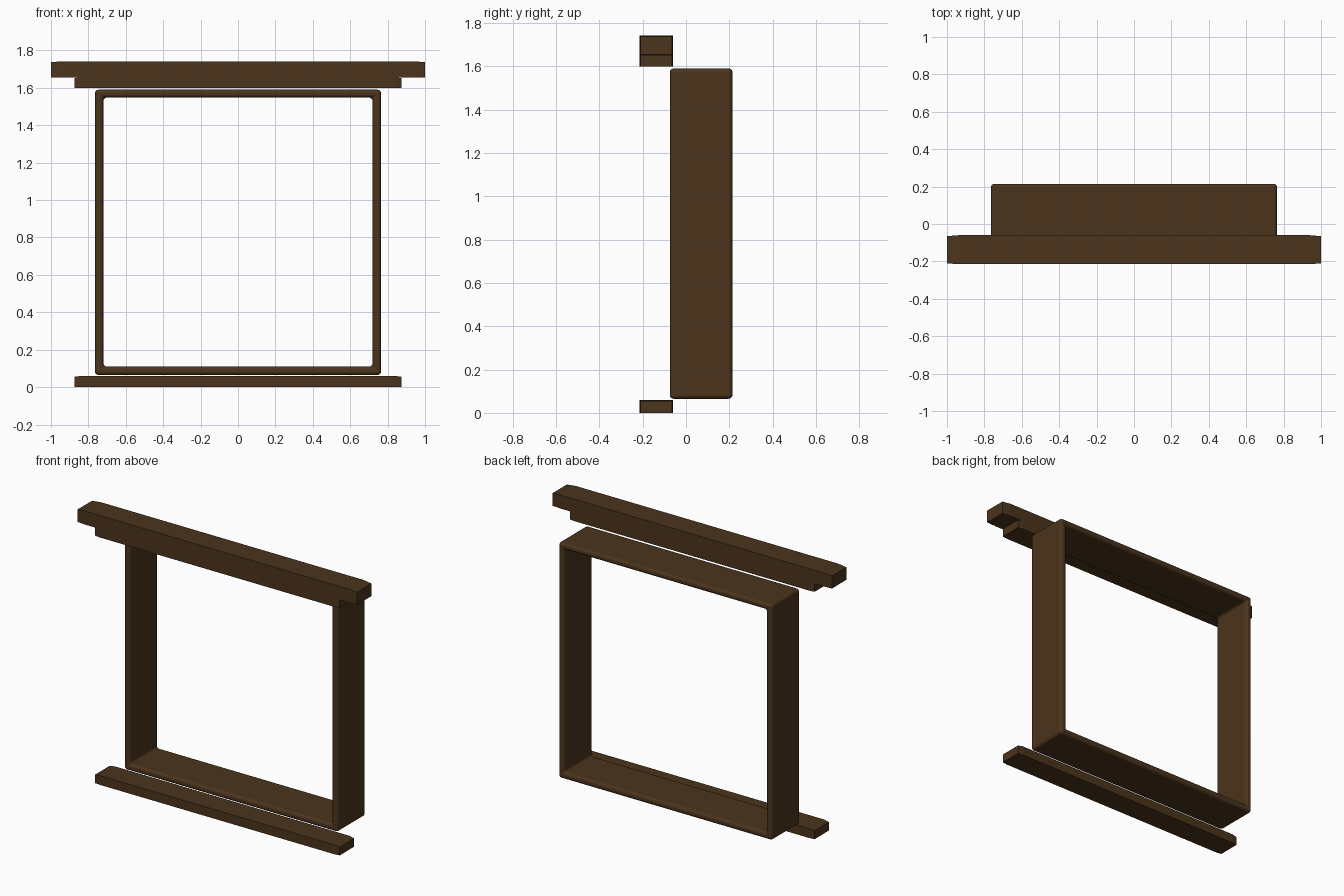
import bpy, bmesh

if "Cube" in bpy.data.objects:
    bpy.data.objects.remove(bpy.data.objects["Cube"])

wood = bpy.data.materials.new("dark_wood")
wood.diffuse_color = (0.07, 0.034, 0.012, 1)
wood.use_nodes = True
wood.node_tree.nodes["Principled BSDF"].inputs["Base Color"].default_value = wood.diffuse_color


def finish(bm, name):
    bmesh.ops.recalc_face_normals(bm, faces=bm.faces)
    me = bpy.data.meshes.new(name)
    bm.to_mesh(me)
    bm.free()
    ob = bpy.data.objects.new(name, me)
    me.materials.append(wood)
    bpy.context.collection.objects.link(ob)
    return ob


def bar(name, half, z0, z1, taper, inset=0.005, y0=-0.215, y1=-0.06):
    """Beam along x whose ends narrow very slightly."""
    bm = bmesh.new()
    rings = []
    for x, i in ((-half, inset), (-half + taper, 0), (half - taper, 0), (half, inset)):
        rings.append([bm.verts.new((x, y, z)) for y, z in
                      ((y0 + i, z0), (y1 - i, z0), (y1 - i, z1 - i), (y0 + i, z1 - i))])
    for a, b in zip(rings, rings[1:]):
        for k in range(4):
            bm.faces.new((a[k], a[k - 1], b[k - 1], b[k]))
    bm.faces.new(rings[0])
    bm.faces.new(rings[-1])
    return finish(bm, name)


# Sill and two-step lintel on the front
bar("sill", 0.875, 0.0, 0.06, 0.035)
bar("lintel_lower", 0.875, 1.60, 1.657, 0.035)
bar("lintel_upper", 1.0, 1.655, 1.742, 0.06)

# Square window frame with rounded edges
bm = bmesh.new()
loops = []
for hx, z0, z1, y in ((0.765, 0.065, 1.59, -0.075), (0.765, 0.065, 1.59, 0.215),
                      (0.72, 0.11, 1.548, 0.215), (0.72, 0.11, 1.548, -0.075)):
    loops.append([bm.verts.new((x, y, z)) for x, z in
                  ((-hx, z0), (hx, z0), (hx, z1), (-hx, z1))])
for j in range(4):
    a, b = loops[j - 1], loops[j]
    for k in range(4):
        bm.faces.new((a[k - 1], a[k], b[k], b[k - 1]))
frame = finish(bm, "window_frame")
bev = frame.modifiers.new("rounded_edges", "BEVEL")
bev.width = 0.019
bev.segments = 4
bpy.ops.object.select_all(action="DESELECT")
frame.select_set(True)
bpy.context.view_layer.objects.active = frame
bpy.ops.object.shade_smooth_by_angle()
bpy.ops.object.modifier_move_to_index(modifier="rounded_edges", index=0)
for p in frame.data.polygons:
    p.use_smooth = True
frame.data.attributes.remove(frame.data.attributes["sharp_edge"]) if "sharp_edge" in frame.data.attributes else None
bev.harden_normals = True
